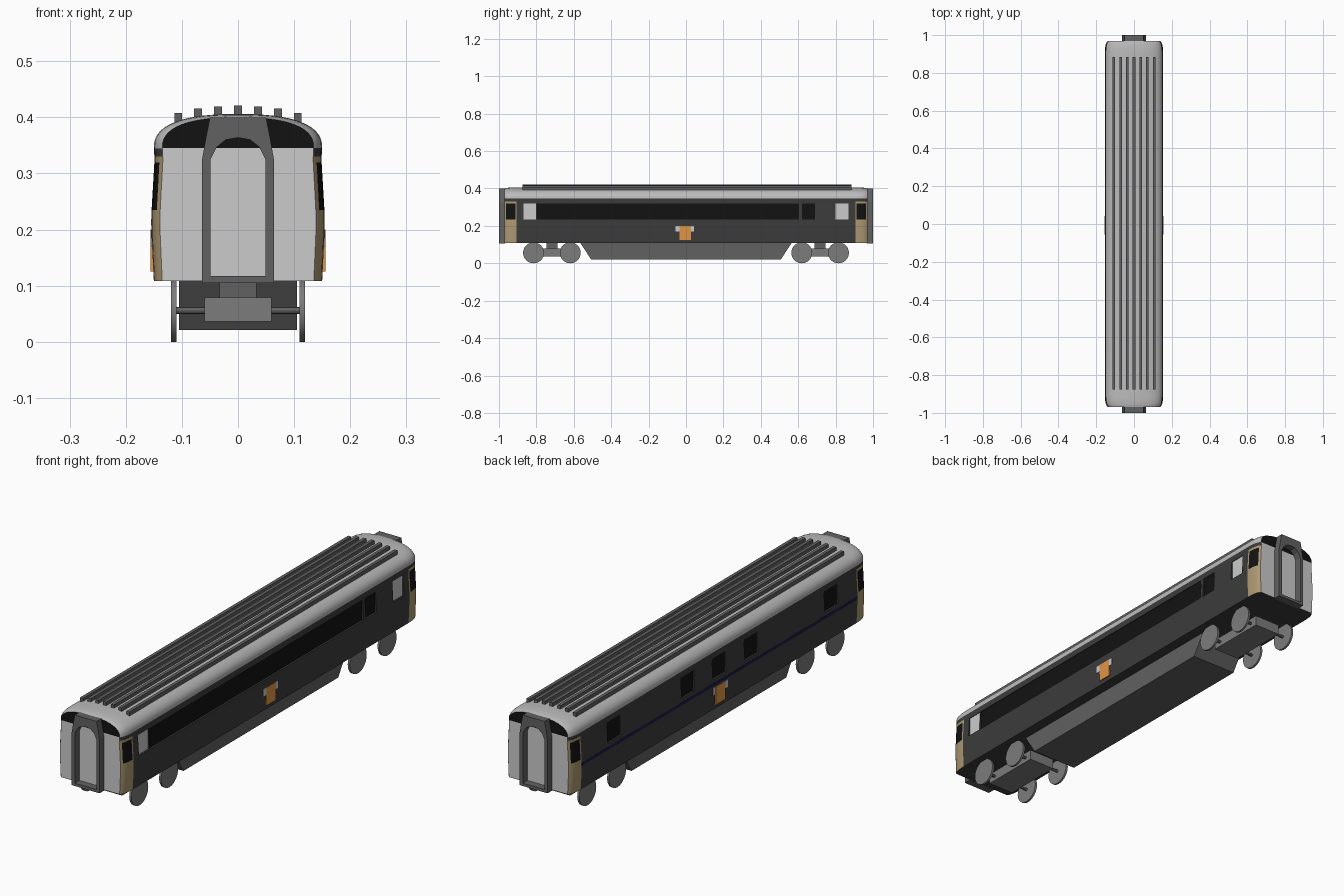
import bpy, bmesh, math

if "Cube" in bpy.data.objects:
    bpy.data.objects.remove(bpy.data.objects["Cube"])

def mat(name, *rgb):
    m = bpy.data.materials.new(name)
    c = rgb if len(rgb) == 3 else rgb * 3
    m.diffuse_color = (*c, 1)
    m.use_nodes = True
    m.node_tree.nodes["Principled BSDF"].inputs["Base Color"].default_value = m.diffuse_color
    return m

DARK, BLACK = mat("dark_paint", .045), mat("black_glass", .006)
ROOF, PALE = mat("roof_grey", .5), mat("pale_panel", .6)
TAN, ORANGE = mat("tan_door", .42, .32, .17), mat("orange", .75, .30, .06)
NAVY, IRON = mat("navy", .01, .01, .07), mat("iron", .2)
FRAME = mat("frame_grey", .12)

def make(name, bm, *mats):
    bmesh.ops.recalc_face_normals(bm, faces=bm.faces)
    me = bpy.data.meshes.new(name)
    bm.to_mesh(me)
    bm.free()
    ob = bpy.data.objects.new(name, me)
    bpy.context.collection.objects.link(ob)
    for m in mats:
        me.materials.append(m)
    return ob

def box(name, x, y, z, m):
    bm = bmesh.new()
    bmesh.ops.create_cube(bm, size=1)
    for v in bm.verts:
        v.co = [(lo + hi) / 2 + c * (hi - lo) for c, (lo, hi) in zip(v.co, (x, y, z))]
    return make(name, bm, m)

def cyl(name, r, x0, x1, y, z, m, n=32):
    bm = bmesh.new()
    bmesh.ops.create_cone(bm, cap_ends=True, segments=n, radius1=r, radius2=r, depth=1)
    for v in bm.verts:
        a, b, c = v.co
        v.co = ((x0 + x1) / 2 + c * (x1 - x0), y + a, z + b)
    ob = make(name, bm, m)
    smooth(ob)
    return ob

def smooth(ob):
    bpy.ops.object.select_all(action='DESELECT')
    ob.select_set(True)
    bpy.context.view_layer.objects.active = ob
    bpy.ops.object.shade_smooth_by_angle(angle=math.radians(30))

# Coach shell: one cross-section lofted along y, narrowing at both ends
EAVE, RISE = .345, .061
side = [(.150, .108), (.154, .19), (.154, .235), (.149, .32), (.149, .33), (.15, EAVE)]
N = 28
arch = []
for i in range(1, N):
    a = math.pi * i / N
    c = math.cos(a)
    arch.append((math.copysign(.15 * abs(c) ** .8, c), EAVE + RISE * math.sin(a) ** .8))
section = side + arch + [(-x, z) for x, z in reversed(side)]
half = [(.905, 1), (.912, 1), (.935, .99), (.95, .97), (.962, .94), (.97, .90)]
stations = [(-y, s) for y, s in reversed(half)] + half

bm = bmesh.new()
rings = []
for y, s in stations:
    rings.append([bm.verts.new((x * s, y, z if z < EAVE else EAVE + (z - EAVE) * s))
                  for x, z in section])
for r0, r1 in zip(rings, rings[1:]):
    for i in range(len(section)):
        j = (i + 1) % len(section)
        f = bm.faces.new((r0[i], r0[j], r1[j], r1[i]))
        c = f.calc_center_median()
        if c.z > EAVE:
            f.material_index = 1
        elif abs(c.y) > .905 and .11 < c.z < .33:
            glass = .235 < c.z < .32 and .912 < abs(c.y) < .962
            f.material_index = 4 if glass else 3
k = len(side)
for r in (rings[0], rings[-1]):
    bm.faces.new(r[:k] + r[-k:]).material_index = 2
    bm.faces.new(r[k - 1:len(r) - k + 1]).material_index = 4
shell = make("coach_shell", bm, DARK, ROOF, PALE, TAN, BLACK)

# Window recesses cut into the shell, each with a pane
def window(name, sx, y0, y1, m=BLACK):
    x = sorted((sx * .146, sx * .17))
    cutter = box("window_cutter", x, (y0, y1), (.235, .32), DARK)
    cutter.hide_render = True
    mod = shell.modifiers.new("recess", 'BOOLEAN')
    mod.operation, mod.solver, mod.object = 'DIFFERENCE', 'EXACT', cutter
    bpy.context.view_layer.objects.active = shell
    bpy.ops.object.modifier_apply(modifier=mod.name)
    bpy.data.objects.remove(cutter)
    box(name, sorted((sx * .1455, sx * .1465)), (y0, y1), (.235, .32), m)

window("long_window", 1, -.80, .605)
window("small_window", 1, .62, .69)
window("front_blank_window", 1, -.87, -.801, PALE)
window("rear_blank_window", 1, .80, .87, PALE)
for y in (.69, .205, 0, -.21, -.735):
    window("corridor_window", -1, y - .043, y + .043)
smooth(shell)

# Stripe on the corridor side, plaque on both sides
box("side_stripe", (-.1548, -.150), (-.905, .905), (.207, .219), NAVY)
for s in (1, -1):
    box("plaque_back", sorted((s * .150, s * .1552)), (-.055, .042), (.17, .2), PALE)
    box("plaque_front", sorted((s * .150, s * .156)), (-.035, .027), (.125, .2), ORANGE)

# Roof ribs
for i in range(-3, 4):
    x = i * .0355
    top = (.421, .419, .416, .408)[abs(i)]
    box("roof_rib", (x - .007, x + .007), (-.875, .885), (top - .024, top), FRAME)

# Gangway frames: hollow ring extruded beyond each end
def mirrored(h):
    return h + [(-x, z) for x, z in reversed(h[:-1])]

outer = mirrored([(.064, .105), (.064, .325), (.057, .365), (.05, .4), (0, .4)])
inner = mirrored([(.049, .117), (.049, .325), (.038, .347), (.022, .360), (0, .364)])
for s in (1, -1):
    bm = bmesh.new()
    loops = [[bm.verts.new((x, s * y, z)) for x, z in pts]
             for pts, y in ((outer, .968), (outer, 1), (inner, 1), (inner, .968))]
    for a in range(4):
        p, q = loops[a], loops[(a + 1) % 4]
        for i in range(len(p)):
            j = (i + 1) % len(p)
            bm.faces.new((p[i], p[j], q[j], q[i]))
    make("gangway_frame", bm, FRAME)

# Underfloor equipment trough with sloping ends
bm = bmesh.new()
bmesh.ops.create_cube(bm, size=1)
for v in bm.verts:
    up = v.co.z > 0
    v.co = (v.co.x * .21, v.co.y * (1.13 if up else 1.015), .109 if up else .021)
make("underfloor_trough", bm, FRAME)

# Bogies: frame, pivot, axles and wheels
for s in (1, -1):
    yc = s * .717
    box("bogie_frame", (-.06, .06), (yc - .13, yc + .13), (.036, .079), IRON)
    box("bogie_pivot", (-.033, .033), (yc - .03, yc + .03), (.079, .109), FRAME)
    for y in (yc - .098, yc + .098):
        cyl("axle", .006, -.112, .112, y, .056, FRAME, 12)
        for t in (1, -1):
            cyl("wheel", .056, *sorted((t * .110, t * .119)), y, .056, IRON)
